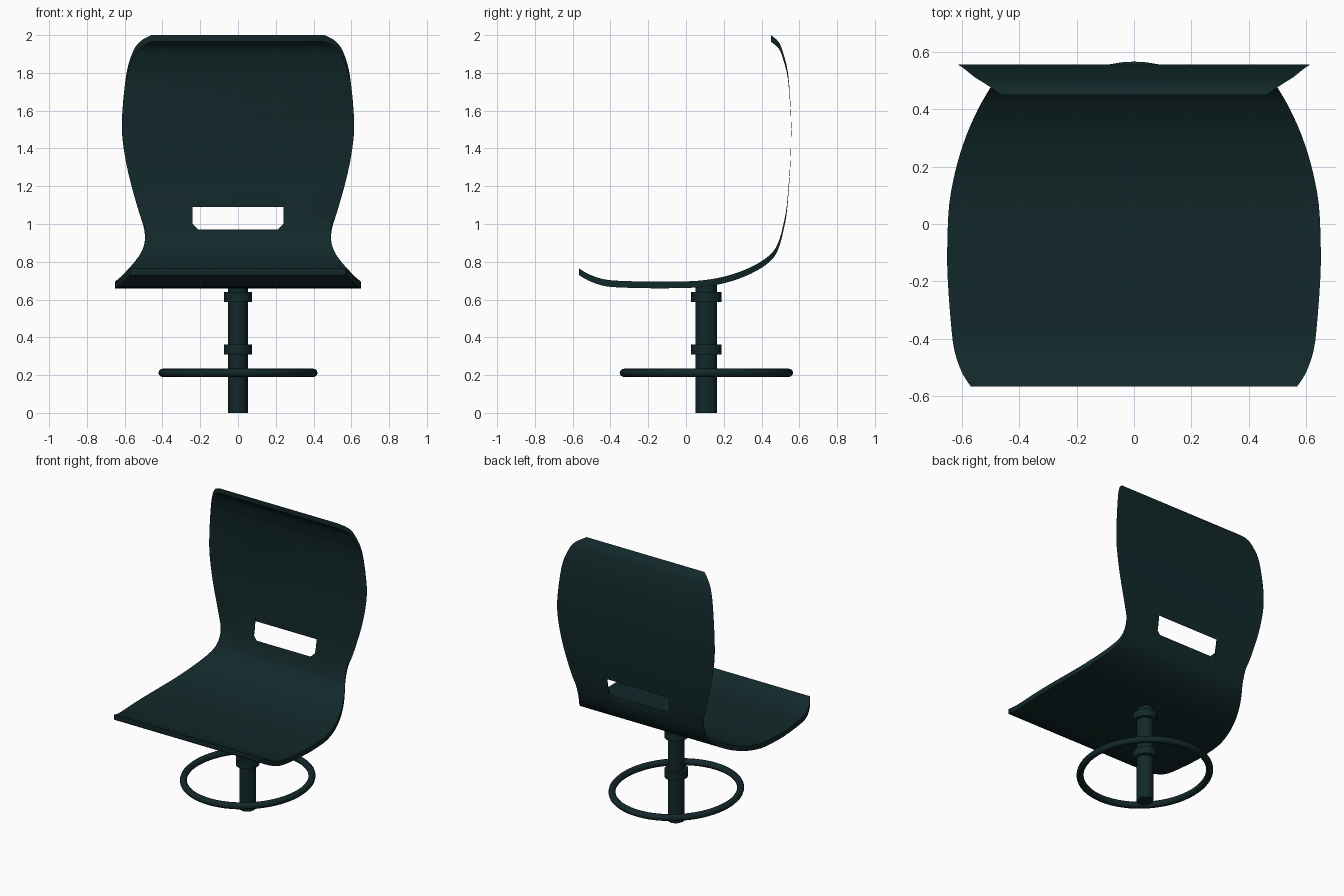
import bpy
import bmesh
import math
from mathutils import Vector

default_cube = bpy.data.objects.get("Cube")
if default_cube:
    bpy.data.objects.remove(default_cube, do_unlink=True)

# Single dark teal finish
teal = bpy.data.materials.new("dark teal")
teal.use_nodes = True
teal_colour = (0.006, 0.021, 0.023, 1)
teal.diffuse_color = teal_colour
shader = next(n for n in teal.node_tree.nodes if n.type == 'BSDF_PRINCIPLED')
shader.inputs["Base Color"].default_value = teal_colour
shader.inputs["Roughness"].default_value = 0.6

POST_Y = 0.108      # centre of the pedestal
STRETCH = 1.09      # pedestal is slightly longer front to back


def finish(name, bm):
    """Turn a bmesh into a named, smooth-shaded object."""
    bmesh.ops.recalc_face_normals(bm, faces=bm.faces)
    mesh = bpy.data.meshes.new(name)
    bm.to_mesh(mesh)
    bm.free()
    mesh.materials.append(teal)
    obj = bpy.data.objects.new(name, mesh)
    bpy.context.collection.objects.link(obj)
    bpy.ops.object.select_all(action='DESELECT')
    obj.select_set(True)
    bpy.context.view_layer.objects.active = obj
    bpy.ops.object.shade_smooth_by_angle(angle=math.radians(35))
    return obj


def lathe(name, outline, segments, closed=False):
    """Spin (radius, height) points around the pedestal axis."""
    bm = bmesh.new()
    rings = []
    for i in range(segments):
        a = math.tau * i / segments
        rings.append([bm.verts.new((r * math.cos(a),
                                    POST_Y + STRETCH * r * math.sin(a), z))
                      for r, z in outline])
    n = len(outline)
    for i in range(segments):
        a, b = rings[i], rings[(i + 1) % segments]
        for j in range(n if closed else n - 1):
            k = (j + 1) % n
            bm.faces.new((a[j], b[j], b[k], a[k]))
    if not closed:
        bm.faces.new([ring[0] for ring in rings])
        bm.faces.new([ring[-1] for ring in rings])
    return finish(name, bm)


def smooth_path(points, steps):
    """Catmull-Rom interpolation through the points."""
    pts = [Vector(p) for p in points]
    pts = [2 * pts[0] - pts[1]] + pts + [2 * pts[-1] - pts[-2]]
    path = []
    for a, b, c, d in zip(pts, pts[1:], pts[2:], pts[3:]):
        for s in range(steps):
            t = s / steps
            path.append(0.5 * (2 * b + (c - a) * t
                               + (2 * a - 5 * b + 4 * c - d) * t ** 2
                               + (3 * b - a - 3 * c + d) * t ** 3))
    return path + [pts[-2]]


# Seat and backrest: half width, y and z along one continuous sheet
sheet = [
    (0.57, -0.567, 0.765), (0.6, -0.52, 0.737), (0.625, -0.45, 0.711),
    (0.637, -0.37, 0.7), (0.65, -0.2, 0.695), (0.652, -0.08, 0.695),
    (0.645, 0.07, 0.7), (0.62, 0.2, 0.721), (0.585, 0.31, 0.757),
    (0.545, 0.4, 0.803), (0.51, 0.462, 0.855), (0.492, 0.495, 0.92),
    (0.497, 0.518, 1.01), (0.525, 0.534, 1.1), (0.58, 0.55, 1.3),
    (0.611, 0.557, 1.48), (0.612, 0.555, 1.6), (0.59, 0.54, 1.8),
    (0.557, 0.513, 1.91), (0.52, 0.49, 1.965), (0.46, 0.45, 2.0),
]
bm = bmesh.new()
rows = [[bm.verts.new((w * f, y, z)) for f in (-1, 0, 1)]
        for w, y, z in smooth_path(sheet, 3)]
for low, high in zip(rows, rows[1:]):
    for j in range(2):
        bm.faces.new((low[j], low[j + 1], high[j + 1], high[j]))

# Hand slot: score the sheet along the slot edges, then drop the inside faces
SLOT_W, SLOT_LOW, SLOT_HIGH, CHAMFER = 0.24, 0.97, 1.125, 0.03
edges = [((0, 0, SLOT_LOW), (0, 0, 1)), ((0, 0, SLOT_HIGH), (0, 0, 1))]
for side in (-1, 1):
    edges.append(((side * SLOT_W, 0, 0), (1, 0, 0)))
    edges.append(((side * SLOT_W, 0, SLOT_LOW + CHAMFER), (side, 0, -1)))
for point, normal in edges:
    near = [f for f in bm.faces if 0.8 < f.calc_center_median().z < 1.3
            and f.calc_center_median().y > 0.4]
    geom = set(near)
    for f in near:
        geom.update(f.edges)
        geom.update(f.verts)
    bmesh.ops.bisect_plane(bm, geom=list(geom), plane_co=point,
                           plane_no=normal, dist=1e-5)


def in_slot(face):
    c = face.calc_center_median()
    return (SLOT_LOW < c.z < SLOT_HIGH and abs(c.x) < SLOT_W and c.y > 0.4
            and abs(c.x) - SLOT_W < c.z - SLOT_LOW - CHAMFER)


bmesh.ops.delete(bm, geom=[f for f in bm.faces if in_slot(f)], context='FACES')

# Give the sheet its vertical thickness
extruded = bmesh.ops.extrude_face_region(bm, geom=bm.faces[:],
                                         use_keep_orig=True)
bmesh.ops.translate(bm, vec=(0, 0, -0.035), verts=[
    v for v in extruded["geom"] if isinstance(v, bmesh.types.BMVert)])
finish("seat_shell", bm)

# Pedestal post and its two collars
lathe("pedestal_post", [(0.052, 0), (0.052, 0.68)], 24)
for name, z in (("lower_collar", 0.31), ("upper_collar", 0.587)):
    lathe(name, [(0.052, z), (0.074, z), (0.074, z + 0.052),
                 (0.052, z + 0.052)], 24)

# Foot ring
tube = [(0.399 + 0.022 * math.cos(math.tau * i / 12),
         0.212 + 0.022 * math.sin(math.tau * i / 12)) for i in range(12)]
lathe("foot_ring", tube, 64, closed=True)
